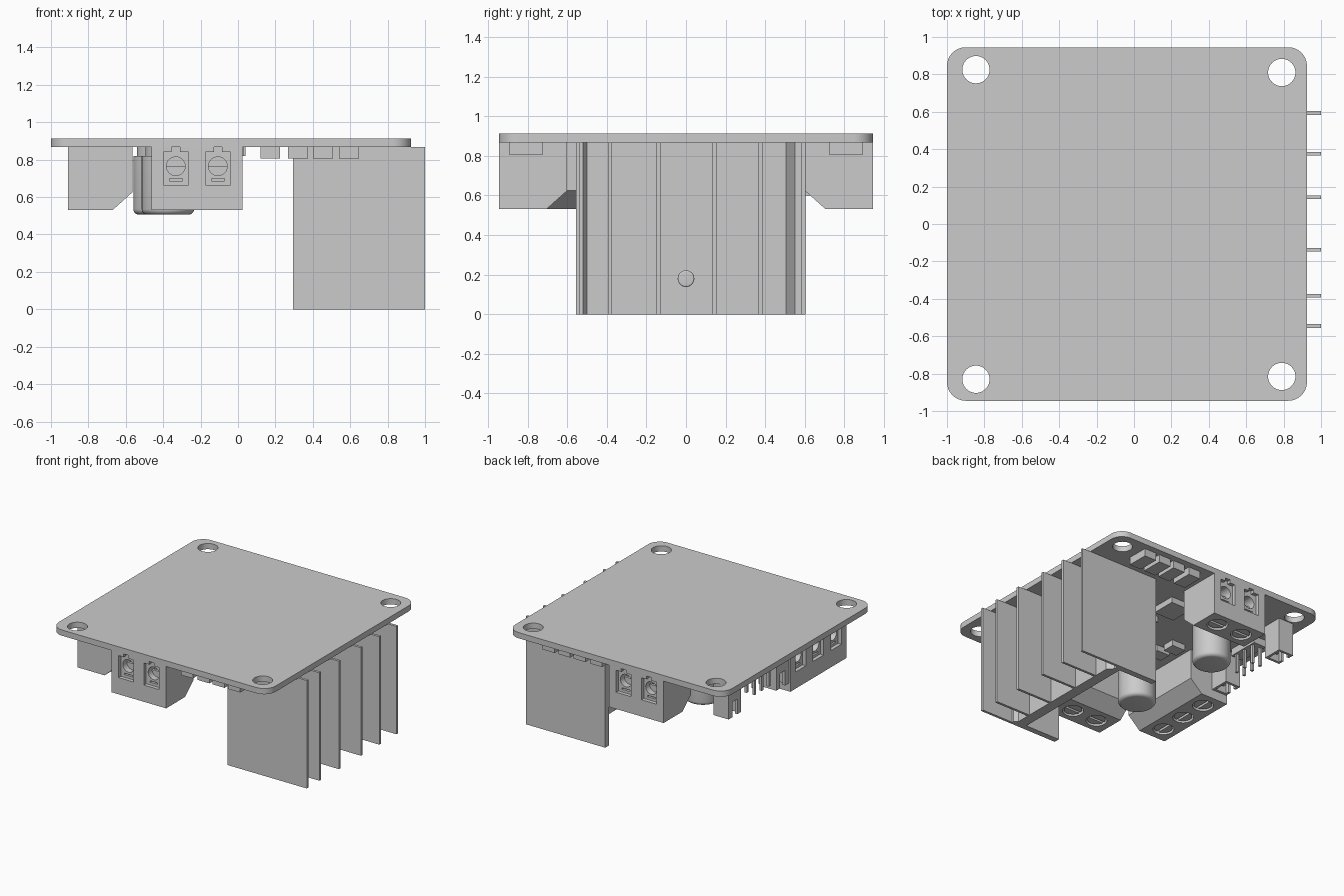
import bpy, bmesh, math
from mathutils import Matrix, Vector

if "Cube" in bpy.data.objects:
    bpy.data.objects.remove(bpy.data.objects["Cube"])

gray = bpy.data.materials.new("plain gray")
gray.use_nodes = True
gray.diffuse_color = (0.6, 0.6, 0.6, 1)
gray.node_tree.nodes["Principled BSDF"].inputs["Base Color"].default_value = (0.6, 0.6, 0.6, 1)

UNDER = 0.867   # underside of the board
TOP = 0.913


def finish(name, bm):
    bmesh.ops.recalc_face_normals(bm, faces=bm.faces)
    mesh = bpy.data.meshes.new(name)
    bm.to_mesh(mesh)
    bm.free()
    mesh.materials.append(gray)
    obj = bpy.data.objects.new(name, mesh)
    bpy.context.collection.objects.link(obj)
    return obj


def box(name, x, y, z):
    """Box from (min, max) pairs."""
    bm = bmesh.new()
    mid = [(a + b) / 2 for a, b in (x, y, z)]
    size = [b - a for a, b in (x, y, z)]
    bmesh.ops.create_cube(bm, size=1, matrix=Matrix.Translation(mid) @ Matrix.Diagonal((*size, 1)))
    return finish(name, bm)


def cylinder(name, start, end, radius, sides=32, rounding=0):
    """Cylinder between two points, optionally rounded at the start."""
    a, b = Vector(start), Vector(end)
    turn = (b - a).to_track_quat('Z', 'Y').to_matrix().to_4x4()
    bm = bmesh.new()
    bmesh.ops.create_cone(bm, cap_ends=True, segments=sides, radius1=radius, radius2=radius,
                          depth=(b - a).length, matrix=Matrix.Translation((a + b) / 2) @ turn)
    if rounding:
        rim = [e for e in bm.edges if all((v.co - a).length < radius * 1.01 for v in e.verts)]
        bmesh.ops.bevel(bm, geom=rim, offset=rounding, segments=5, profile=0.5, affect='EDGES')
    return finish(name, bm)


def prism(name, points, offset):
    """Polygon pushed along an offset."""
    bm = bmesh.new()
    face = bm.faces.new([bm.verts.new(p) for p in points])
    new = bmesh.ops.extrude_face_region(bm, geom=[face])["geom"]
    bmesh.ops.translate(bm, verts=[g for g in new if isinstance(g, bmesh.types.BMVert)], vec=offset)
    return finish(name, bm)


def cut(obj, cutters):
    """Subtract the cutters, then drop them."""
    for c in cutters:
        mod = obj.modifiers.new("cut", 'BOOLEAN')
        mod.operation, mod.solver, mod.object = 'DIFFERENCE', 'EXACT', c
    bpy.context.view_layer.update()
    graph = bpy.context.evaluated_depsgraph_get()
    mesh = bpy.data.meshes.new_from_object(obj.evaluated_get(graph))
    obj.modifiers.clear()
    obj.data = mesh
    for c in cutters:
        bpy.data.objects.remove(c)
    return obj


def smooth(obj):
    bpy.ops.object.select_all(action='DESELECT')
    obj.select_set(True)
    bpy.context.view_layer.objects.active = obj
    bpy.ops.object.shade_smooth_by_angle(angle=math.radians(35))


# Circuit board with rounded corners and four mounting holes
outline, r = [], 0.1
for cx, cy, start in ((0.825, 0.845, 0), (-0.9, 0.845, 90), (-0.9, -0.845, 180), (0.825, -0.845, 270)):
    for i in range(9):
        a = math.radians(start + i * 90 / 8)
        outline.append((cx + r * math.cos(a), cy + r * math.sin(a), UNDER))
board = prism("circuit_board", outline, (0, 0, TOP - UNDER))
holes = [cylinder("hole_cutter", (x, y, 0.8), (x, y, 1), 0.073, 40)
         for x, y in ((-0.845, 0.825), (0.79, 0.81), (-0.845, -0.83), (0.79, -0.815))]
smooth(cut(board, holes))

# Heat sink: channel-shaped spine, thin outward fins and a screw
prism("heat_sink_channel", [
    (0.295, -0.555, 0), (0.72, -0.555, 0), (0.72, -0.52, 0), (0.69, -0.5, 0),
    (0.69, 0.505, 0), (0.65, 0.55, 0), (0.65, 0.604, 0), (0.295, 0.604, 0),
    (0.295, 0.555, 0), (0.605, 0.555, 0), (0.605, -0.508, 0), (0.295, -0.508, 0)], (0, 0, UNDER))
for y in (-0.545, -0.383, -0.138, 0.143, 0.376, 0.594):
    box("heat_sink_fin", (0.62, 1.0), (y - 0.01, y + 0.01), (0, UNDER))
smooth(cylinder("heat_sink_screw", (0.73, 0, 0.18), (0.58, 0, 0.18), 0.042, rounding=0.008))


# Screw terminal blocks, built facing -y and then turned into place
def terminal_block(name, poles, place, angle):
    pitch, half = 0.225, 0.225 * poles / 2 + 0.018
    profile = ((0, UNDER), (0, 0.531), (0.24, 0.531), (0.345, 0.625), (0.345, UNDER))
    body = prism(name, [(-half, y, z) for y, z in profile], (2 * half, 0, 0))
    parts, cutters = [body], []
    for i in range(poles):
        x = (i - (poles - 1) / 2) * pitch
        cutters += [
            box("window_cutter", (x - 0.067, x + 0.067), (-0.1, 0.03), (0.665, 0.842)),
            box("notch_cutter", (x - 0.022, x + 0.022), (-0.1, 0.03), (0.83, 0.9)),
            cylinder("wire_cutter", (x, -0.1, 0.765), (x, 0.18, 0.765), 0.05),
            box("slit_cutter", (x - 0.035, x + 0.035), (-0.1, 0.05), (0.686, 0.698)),
            cylinder("screw_cutter", (x, 0.12, 0.4), (x, 0.12, 0.575), 0.077)]
        screw = cylinder(name + "_screw", (x, 0.12, 0.54), (x, 0.12, 0.58), 0.066)
        slot = box("slot_cutter", (x - 0.1, x + 0.1), (0.11, 0.13), (0.5, 0.56))
        parts.append(cut(screw, [slot]))
        parts.append(box(name + "_clamp", (x - 0.05, x + 0.05), (0.08, 0.1), (0.71, 0.765)))
    cut(body, cutters)
    for p in parts:
        p.data.transform(Matrix.Translation(place) @ Matrix.Rotation(math.radians(angle), 4, 'Z'))
        smooth(p)


terminal_block("front_terminal_block", 2, (-0.22, -0.945, 0), 0)
terminal_block("back_terminal_block", 2, (-0.22, 0.945, 0), 180)
terminal_block("side_terminal_block", 3, (-0.91, -0.38, 0), -90)

# Two hanging capacitors, rounded at the lower end, on round bases
for x, y in ((-0.42, 0.385), (-0.375, -0.413)):
    smooth(cylinder("capacitor", (x, y, 0.506), (x, y, 0.82), 0.14, 48, rounding=0.03))
    smooth(cylinder("capacitor_base", (x, y, 0.81), (x, y, UNDER), 0.12))

# Rows of flat chips along the front and back edges
for s in (-1, 1):
    for x in (0.172, 0.32, 0.455, 0.593):
        box("edge_chip", (x - 0.053, x + 0.053), sorted((s * 0.722, s * 0.895)), (0.806, UNDER))

# Small parts on the middle of the underside
for x, y, w, d in ((-0.05, 0.38, 0.09, 0.1), (-0.02, 0.12, 0.05, 0.07),
                   (-0.39, -0.18, 0.06, 0.05), (-0.43, -0.05, 0.06, 0.05)):
    box("small_chip", (x - w, x + w), (y - d, y + d), (0.82, UNDER))

# Two open-ended sockets on the side edge
for y in (0.06, 0.665):
    socket = box("socket", (-0.9, -0.765), (y - 0.08, y + 0.08), (0.6, UNDER))
    cut(socket, [box("socket_cutter", (-0.88, -0.785), (y - 0.06, y + 0.06), (0.5, 0.8)),
                 box("mouth_cutter", (-1, -0.85), (y - 0.03, y + 0.03), (0.5, 0.72))])
    for s in (-1, 1):
        box("socket_pin", (-0.845, -0.825), (y + s * 0.03 - 0.01, y + s * 0.03 + 0.01), (0.64, 0.82))

# Pin header between the sockets
box("header_base", (-0.9, -0.79), (0.17, 0.43), (0.81, UNDER))
for x in (-0.88, -0.81):
    for y in (0.21, 0.3, 0.39):
        box("header_pin", (x - 0.01, x + 0.01), (y - 0.01, y + 0.01), (0.66, 0.82))
